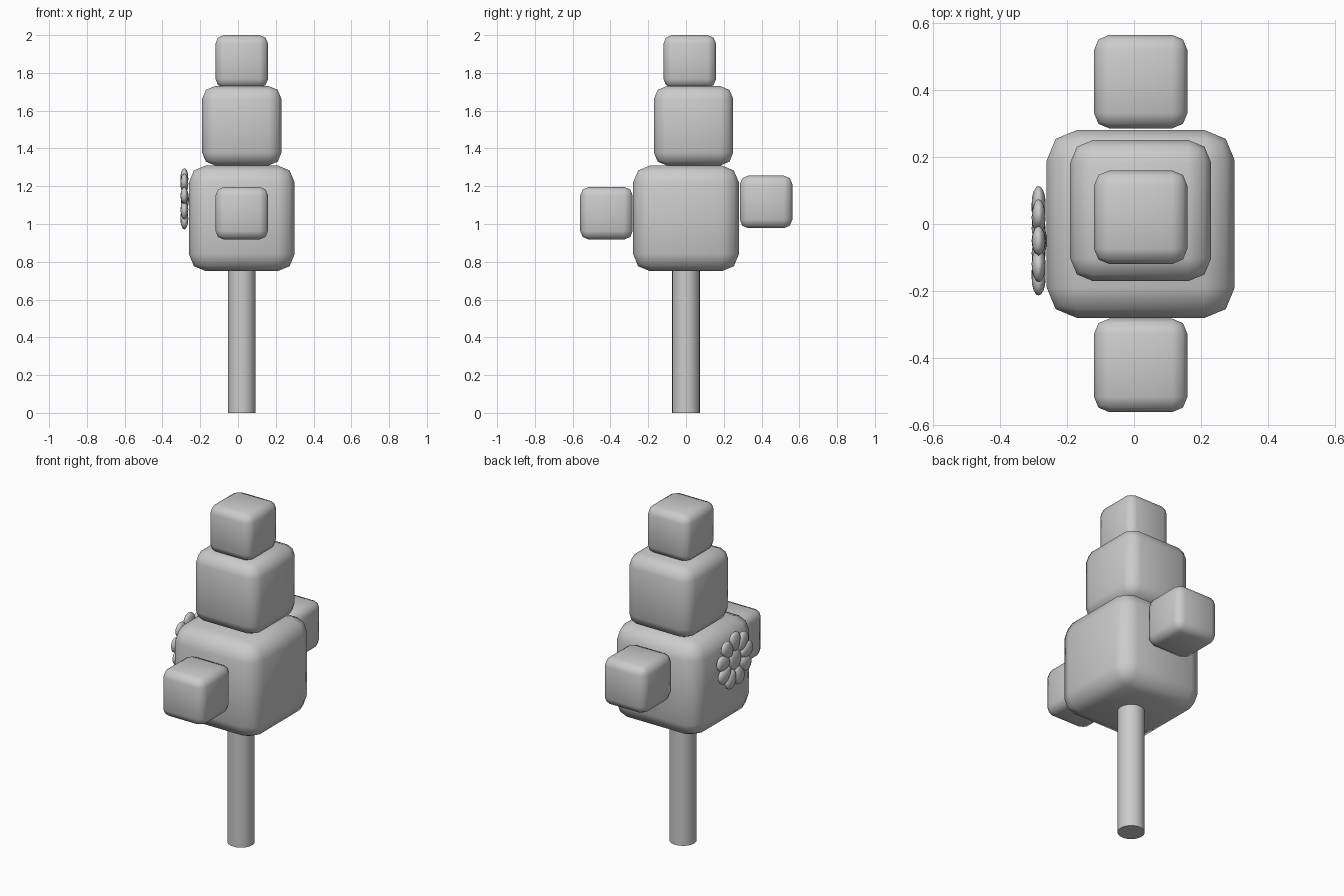
import bpy, bmesh, math
from mathutils import Vector

if "Cube" in bpy.data.objects:
    bpy.data.objects.remove(bpy.data.objects["Cube"])

CX = 0.02  # tree axis


def smooth(ob, angle=40):
    bpy.ops.object.select_all(action='DESELECT')
    ob.select_set(True)
    bpy.context.view_layer.objects.active = ob
    bpy.ops.object.shade_smooth_by_angle(angle=math.radians(angle))


def block(name, y, z, size):
    bpy.ops.mesh.primitive_cube_add(size=size, location=(CX, y, z))
    ob = bpy.context.object
    ob.name = name
    mod = ob.modifiers.new("round", 'BEVEL')
    mod.width = size * 0.162
    mod.segments = 2
    bpy.ops.object.modifier_apply(modifier=mod.name)
    smooth(ob, 60)
    return ob


# trunk
bpy.ops.mesh.primitive_cylinder_add(vertices=32, radius=0.073, depth=0.76,
                                    location=(CX, 0, 0.38))
bpy.context.object.name = "trunk"
smooth(bpy.context.object)

# rounded foliage blocks
block("foliage_lower", 0, 1.03, 0.56)
block("foliage_middle", 0.04, 1.52, 0.42)
block("foliage_top", 0.02, 1.861, 0.278)
block("foliage_front", -0.421, 1.057, 0.278)
block("foliage_back", 0.424, 1.117, 0.278)

# flower on the left face: wedge-shaped rounded petals around a domed centre
FLOWER = Vector((-0.284, -0.05, 1.13))
PETALS = 9


def ellipsoid(bm, u, v):
    return bmesh.ops.create_uvsphere(bm, u_segments=u, v_segments=v, radius=1)["verts"]


bm = bmesh.new()
for i in range(PETALS):
    a = 2 * math.pi * i / PETALS
    for vert in ellipsoid(bm, 12, 8):
        x, t, r = vert.co
        # squarer lobes that widen outwards
        r = math.copysign(abs(r) ** 0.9, r)
        rad = 0.108 + 0.057 * r
        side = 0.043 * t * (1 + 0.25 * r)
        vert.co = FLOWER + Vector((0.021 * x,
                                   rad * math.sin(a) + side * math.cos(a),
                                   rad * math.cos(a) - side * math.sin(a)))
me = bpy.data.meshes.new("flower_petals")
bm.to_mesh(me)
bm.free()
petals = bpy.data.objects.new("flower_petals", me)
bpy.context.collection.objects.link(petals)
smooth(petals, 60)

bm = bmesh.new()
for vert in ellipsoid(bm, 16, 8):
    x, t, r = vert.co
    vert.co = FLOWER + Vector((0.003 + 0.021 * x, 0.06 * t, 0.06 * r))
me = bpy.data.meshes.new("flower_centre")
bm.to_mesh(me)
bm.free()
centre = bpy.data.objects.new("flower_centre", me)
bpy.context.collection.objects.link(centre)
smooth(centre, 60)
